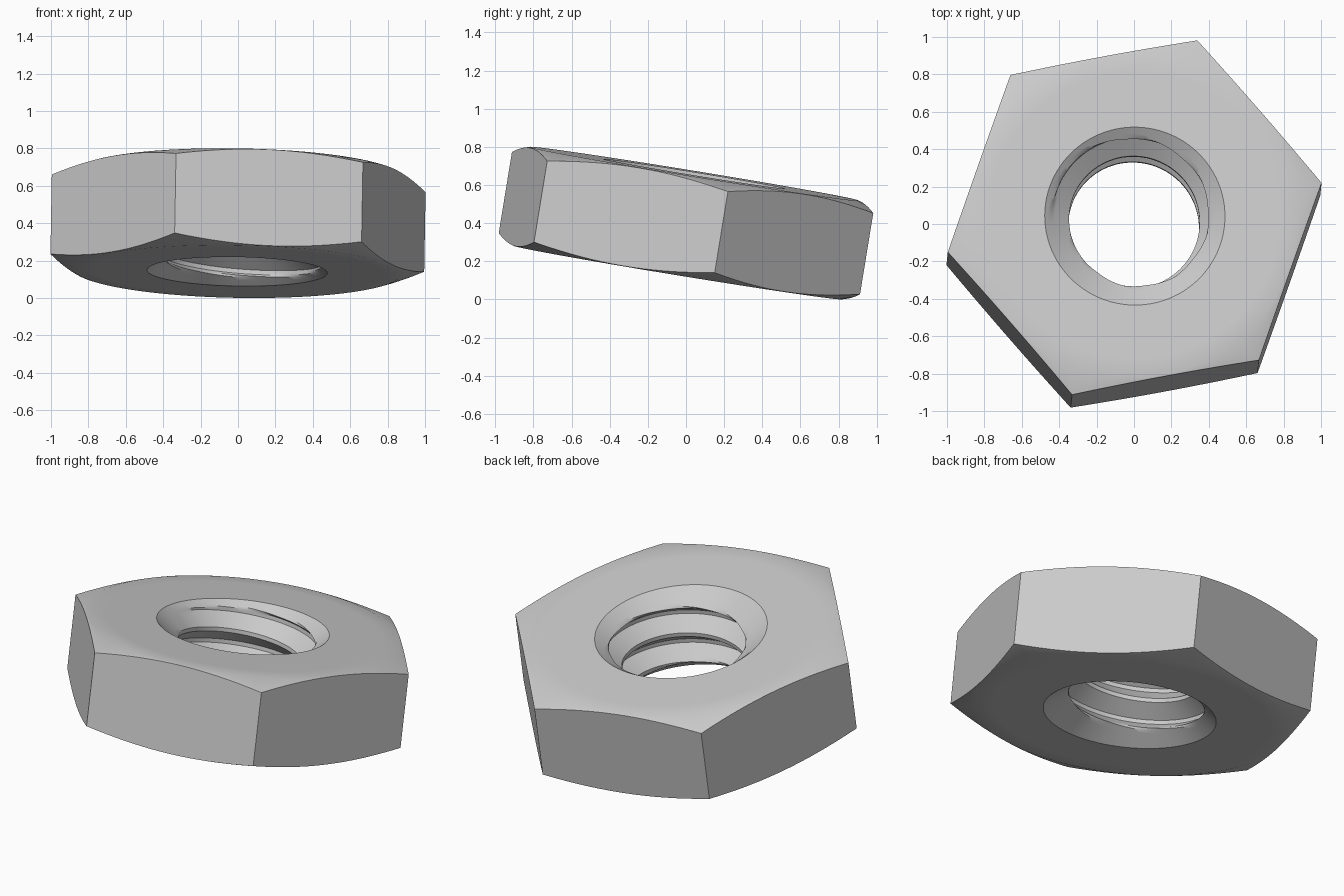
import bpy, bmesh
from math import pi, cos, sin, radians, ceil
from mathutils import Matrix, Vector

cube = bpy.data.objects.get("Cube")
if cube:
    bpy.data.objects.remove(cube, do_unlink=True)

SIDES = 96                       # columns around the axis
FLAT, CORNER = 0.881, 1.017      # hexagon inner and outer radius
HALF, CORNER_H = 0.2625, 0.2155  # half height in the middle and at corners
SLOPE = 0.327                    # steepness of the outer chamfer
RIM = 0.482                      # countersink radius
SINK = 0.76                      # countersink steepness
MINOR, MAJOR, PITCH = 0.35, 0.44, 0.19
ROWS = 16                        # thread rows per turn
PHASE = 0.226 - PITCH * 143.5 / 360

steel = bpy.data.materials.new("steel grey")
steel.use_nodes = True
grey = (0.6, 0.6, 0.6, 1)
steel.diffuse_color = grey
steel.node_tree.nodes["Principled BSDF"].inputs["Base Color"].default_value = grey

bm = bmesh.new()


def grid(columns):
    """Skin neighbouring columns of points with quads."""
    cols = [[bm.verts.new(p) for p in c] for c in columns]
    for a, b in zip(cols, cols[1:]):
        for j in range(len(a) - 1):
            bm.faces.new((a[j], b[j], b[j + 1], a[j + 1]))


def polar(r, angle, z):
    return Vector((r * cos(angle), r * sin(angle), z))


def outer_column(i):
    """Flat top, cone chamfer, hexagon side, and the same below."""
    a = 2 * pi * i / SIDES
    r = FLAT / cos(a % (pi / 3) - pi / 6)
    h = CORNER_H + (CORNER - r) * SLOPE
    circle = CORNER - (HALF - CORNER_H) / SLOPE
    top = [(RIM, HALF), (circle - 0.1, HALF), (circle, HALF), (r, h)]
    profile = top + [(q, -z) for q, z in reversed(top)]
    return [polar(q, a, z) for q, z in profile]


def thread_column(i):
    """Helical V thread, opened by a countersink at both ends."""
    a = 2 * pi * i / SIDES
    turns = ceil(HALF / PITCH) + 2
    points = []
    for j in range(-turns * ROWS, turns * ROWS + 1):
        z = PHASE + PITCH * (j / ROWS + i / SIDES)
        z = max(-HALF, min(HALF, z))
        d = abs((j / ROWS) % 1 - 0.5) * 2
        depth = max(0, min(1, (d - 0.125) / 0.75))
        r = MINOR + (MAJOR - MINOR) * depth
        cone = RIM - (HALF - abs(z)) / SINK
        points.append(polar(max(r, cone), a, z))
    return points


# Outer body and threaded hole, welded along the rims
grid([outer_column(i) for i in range(SIDES + 1)])
grid([thread_column(i) for i in range(SIDES + 1)])
bmesh.ops.remove_doubles(bm, verts=bm.verts, dist=0.0003)
bmesh.ops.dissolve_degenerate(bm, edges=bm.edges, dist=0.0001)
bmesh.ops.recalc_face_normals(bm, faces=bm.faces)

# Tilt the nut as if it lies leaning
axis = Vector((0.0173, 0.163, 1)).normalized()
side = Vector((1, 0.185, -0.0475))
side = (side - axis * side.dot(axis)).normalized()
turn = Matrix((side, axis.cross(side), axis)).transposed().to_4x4()
bm.transform(Matrix.Translation((0, 0, 0.396)) @ turn)
low = min(v.co.z for v in bm.verts)
bm.transform(Matrix.Translation((0, 0, -low)))

mesh = bpy.data.meshes.new("hex_nut")
bm.to_mesh(mesh)
bm.free()
mesh.materials.append(steel)
nut = bpy.data.objects.new("hex_nut", mesh)
bpy.context.collection.objects.link(nut)
bpy.ops.object.select_all(action='DESELECT')
nut.select_set(True)
bpy.context.view_layer.objects.active = nut
bpy.ops.object.shade_smooth_by_angle(angle=radians(30))
